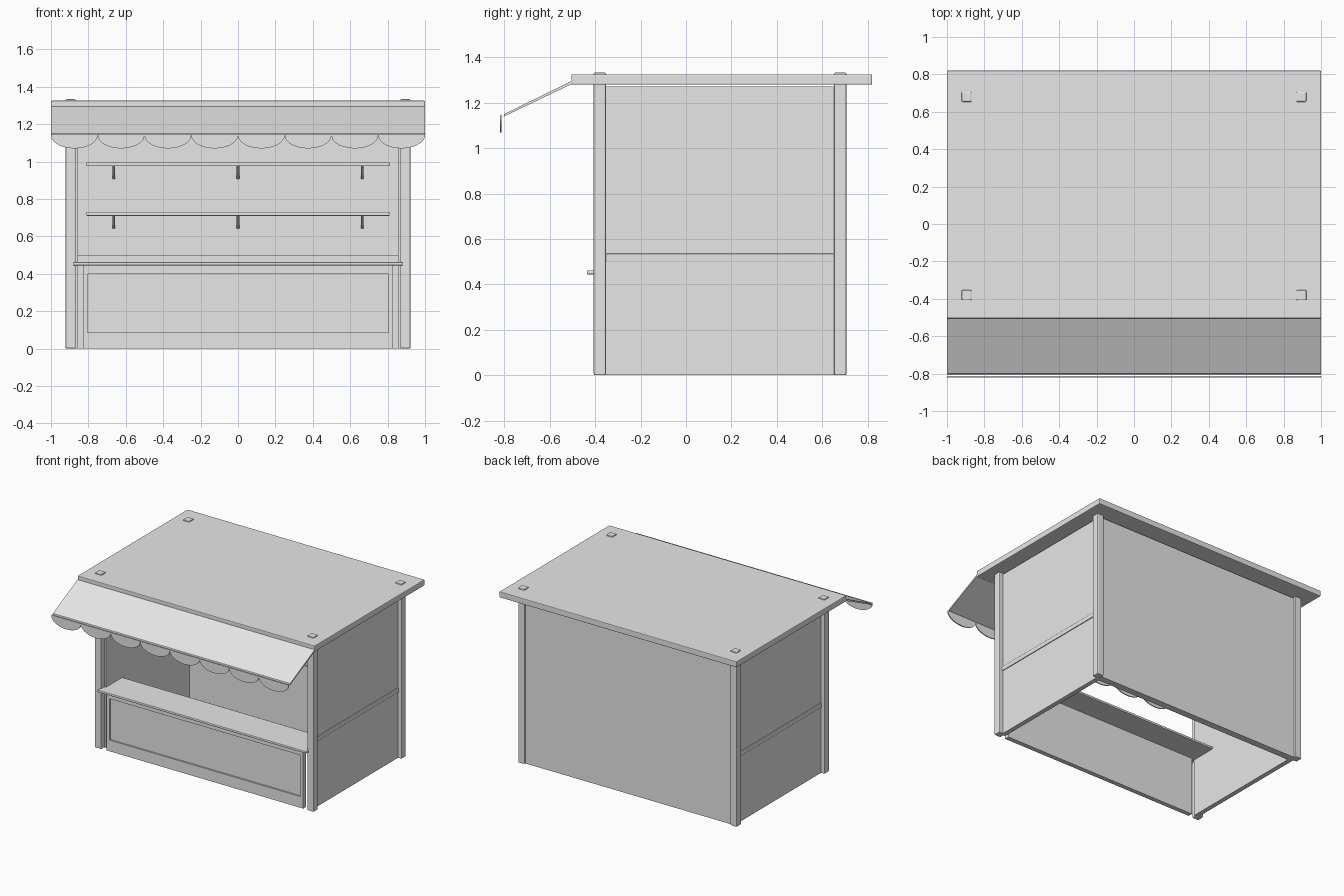
import bpy, bmesh, math

if "Cube" in bpy.data.objects:
    bpy.data.objects.remove(bpy.data.objects["Cube"])

grey = bpy.data.materials.new("light_grey")
grey.diffuse_color = (0.8, 0.8, 0.8, 1)
grey.use_nodes = True
grey.node_tree.nodes["Principled BSDF"].inputs["Base Color"].default_value = grey.diffuse_color


def finish(name, bm, bevel=0.0):
    bmesh.ops.recalc_face_normals(bm, faces=bm.faces)
    me = bpy.data.meshes.new(name)
    bm.to_mesh(me)
    bm.free()
    me.materials.append(grey)
    ob = bpy.data.objects.new(name, me)
    bpy.context.collection.objects.link(ob)
    if bevel:
        m = ob.modifiers.new("bevel", 'BEVEL')
        m.width = bevel
        m.segments = 2
    return ob


def box(name, x, y, z, bevel=0.0):
    bm = bmesh.new()
    bmesh.ops.create_cube(bm, size=1)
    for v in bm.verts:
        for i, (a, b) in enumerate((x, y, z)):
            v.co[i] = a if v.co[i] < 0 else b
    return finish(name, bm, bevel)


def prism(name, pts, axis, a, b):
    """Extrude a 2D outline along x (points are y,z) or y (points are x,z)."""
    bm = bmesh.new()
    place = (lambda p: (a, *p)) if axis == 'x' else (lambda p: (p[0], a, p[1]))
    f = bm.faces.new([bm.verts.new(place(p)) for p in pts])
    new = bmesh.ops.extrude_face_region(bm, geom=[f])["geom"]
    d = (b - a, 0, 0) if axis == 'x' else (0, b - a, 0)
    bmesh.ops.translate(bm, vec=d, verts=[g for g in new if isinstance(g, bmesh.types.BMVert)])
    return finish(name, bm)


# Roof slab and the four posts that poke through it
box("roof", (-1, 1), (-0.505, 0.82), (1.28, 1.325), 0.005)
for sx, side in ((-1, "left"), (1, "right")):
    for y, end in ((-0.38, "front"), (0.68, "back")):
        x = sx * 0.895
        box(f"{end}_{side}_post", (x - 0.027, x + 0.027), (y - 0.027, y + 0.027), (0, 1.333), 0.006)
    # Side wall with outer rail
    w = sorted((sx * 0.855, sx * 0.89))
    box(f"{side}_wall", w, (-0.37, 0.67), (0, 1.272))
    r = sorted((sx * 0.87, sx * 0.896))
    box(f"{side}_wall_rail", r, (-0.356, 0.656), (0.50, 0.535), 0.003)

# Back wall with inner lower panel
box("back_wall", (-0.87, 0.87), (0.65, 0.69), (0, 1.272))
box("back_lower_panel", (-0.855, 0.855), (0.638, 0.652), (0, 0.50))

# Front counter panel with a recessed field
bm = bmesh.new()
bmesh.ops.create_cube(bm, size=1)
for v in bm.verts:
    v.co = (0.83 if v.co.x > 0 else -0.83, -0.365 if v.co.y > 0 else -0.40, 0.447 if v.co.z > 0 else 0)
bm.normal_update()
front = min(bm.faces, key=lambda f: f.calc_center_median().y)
bmesh.ops.inset_individual(bm, faces=[front], thickness=0.035)
for v in front.verts:
    v.co.z = 0.40 if v.co.z > 0.2 else 0.085
res = bmesh.ops.extrude_discrete_faces(bm, faces=[front])["faces"][0]
for v in res.verts:
    v.co.y += 0.012
finish("front_panel", bm)

# Counter top
box("counter_top", (-0.88, 0.88), (-0.437, -0.17), (0.444, 0.462), 0.005)

# Shelves on triangular brackets
for n, z in enumerate((0.71, 0.975)):
    box(f"shelf_{n + 1}", (-0.81, 0.81), (0.48, 0.652), (z, z + 0.02), 0.004)
    for k in (-1, 0, 1):
        x = k * 0.665
        prism(f"shelf_{n + 1}_bracket_{k + 2}",
              [(0.652, z + 0.002), (0.53, z + 0.002), (0.652, z - 0.07)], 'x', x - 0.007, x + 0.007)

# Sloping awning
prism("awning", [(-0.50, 1.298), (-0.80, 1.151), (-0.804, 1.139), (-0.50, 1.284)], 'x', -1, 1)

# Scalloped valance: eight half-ellipses under a straight top edge
pts = [(1, 1.147), (-1, 1.147)]
steps = 14
for i in range(8):
    cx = -0.875 + i * 0.25
    for j in range(0 if i == 0 else 1, steps + 1):
        t = math.pi * (1 - j / steps)
        pts.append((cx + 0.125 * math.cos(t), 1.14 - 0.07 * math.sin(t)))
prism("valance", pts, 'y', -0.82, -0.812)
